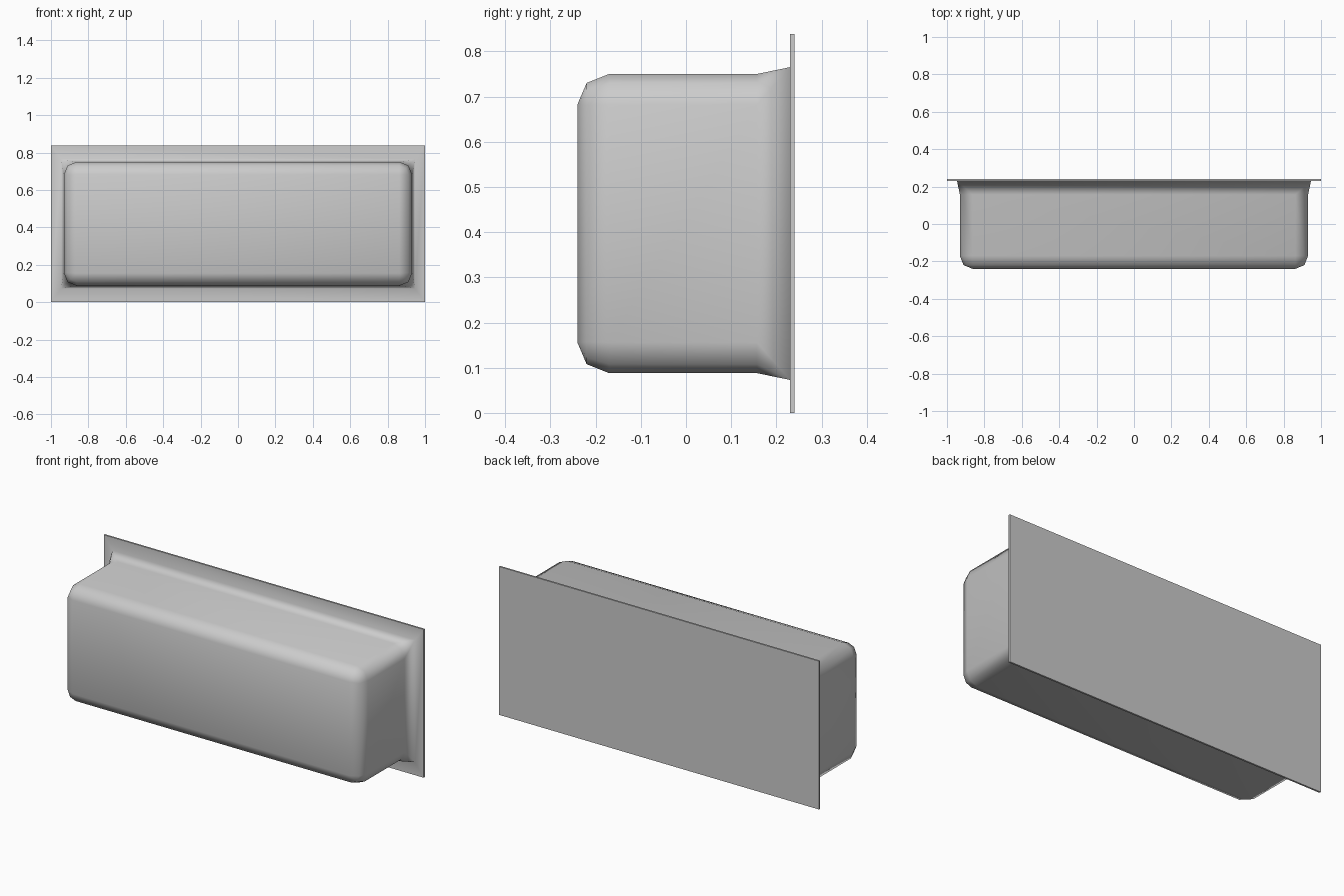
import bpy, bmesh, math

if "Cube" in bpy.data.objects:
    bpy.data.objects.remove(bpy.data.objects["Cube"])

MID_Z = 0.419


def ring(bm, y, half_x, half_z, radius):
    """Rounded rectangle in the xz plane, three points per corner."""
    verts = []
    corners = [(1, 1, 0), (-1, 1, 90), (-1, -1, 180), (1, -1, 270)]
    for sx, sz, start in corners:
        for step in range(3):
            a = math.radians(start + 45 * step)
            x = sx * (half_x - radius) + radius * math.cos(a)
            z = sz * (half_z - radius) + radius * math.sin(a)
            verts.append(bm.verts.new((x, y, MID_Z + z)))
    return verts


# Sections from the front face back: y, half width, half height, corner radius
sections = [
    (-0.24, 0.862, 0.264, 0.0),      # flat front panel
    (-0.22, 0.911, 0.311, 0.049),    # rounded front edge
    (-0.17, 0.931, 0.331, 0.068),    # start of straight walls
    (0.157, 0.931, 0.331, 0.068),    # end of straight walls
    (0.23, 0.946, 0.346, 0.0),       # flare meeting the plate
    (0.23, 1.0, MID_Z, 0.0),         # mounting plate front edge
    (0.24, 1.0, MID_Z, 0.0),         # mounting plate back edge
]

bm = bmesh.new()
rings = [ring(bm, *s) for s in sections]
for a, b in zip(rings, rings[1:]):
    for i in range(len(a)):
        j = (i + 1) % len(a)
        bm.faces.new((a[i], a[j], b[j], b[i]))
bm.faces.new(rings[0])
bm.faces.new(rings[-1])

# Collapse the zero-radius corners to single points
bmesh.ops.remove_doubles(bm, verts=bm.verts[:], dist=0.0005)
bmesh.ops.recalc_face_normals(bm, faces=bm.faces[:])

mesh = bpy.data.meshes.new("wall_housing")
bm.to_mesh(mesh)
bm.free()
housing = bpy.data.objects.new("wall_housing", mesh)
bpy.context.collection.objects.link(housing)

# Smooth body and flare, crisp plate edges
bpy.context.view_layer.objects.active = housing
housing.select_set(True)
bpy.ops.object.shade_smooth_by_angle(angle=math.radians(85))
